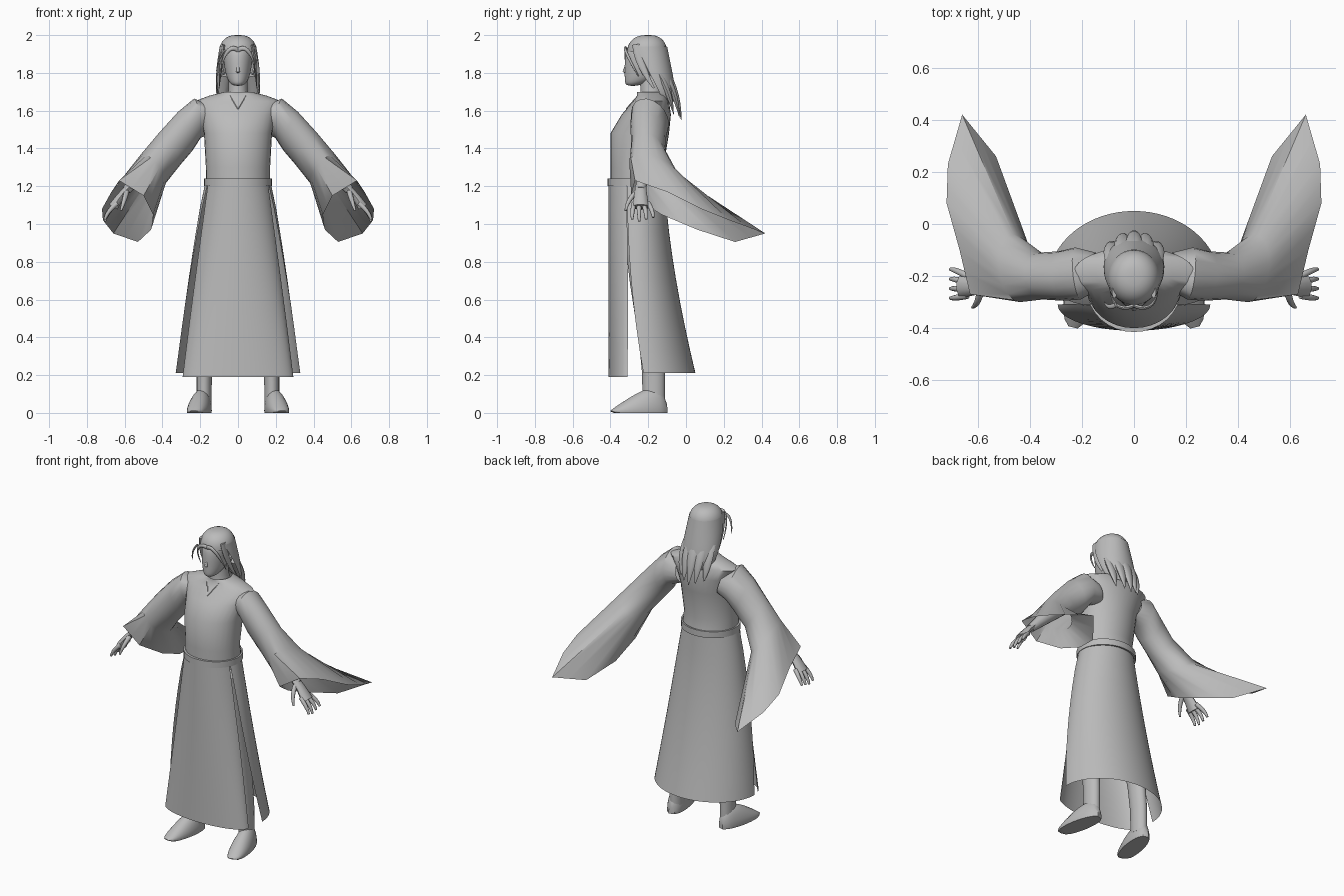
import bpy, bmesh
from math import sin, cos, pi, radians
from mathutils import Vector

cube = bpy.data.objects.get("Cube")
if cube:
    bpy.data.objects.remove(cube)

tone = (.5, .5, .5, 1)
grey = bpy.data.materials.new("plain grey")
grey.use_nodes = True
grey.diffuse_color = tone
grey.node_tree.nodes["Principled BSDF"].inputs["Base Color"].default_value = tone


def skin(name, rows, closed=True, bottom_cap=False, top_cap=False,
         mirror=False, rounded=False, angle=45):
    """Join rows of points into a smooth-shaded surface object."""
    bm = bmesh.new()
    rows = [[bm.verts.new(point) for point in row] for row in rows]
    for lower, upper in zip(rows, rows[1:]):
        count = len(lower)
        for step in range(count if closed else count - 1):
            after = (step + 1) % count
            bm.faces.new((lower[step], lower[after], upper[after], upper[step]))
    if bottom_cap:
        bm.faces.new(rows[0])
    if top_cap:
        bm.faces.new(rows[-1])
    bmesh.ops.recalc_face_normals(bm, faces=bm.faces)
    mesh = bpy.data.meshes.new(name)
    bm.to_mesh(mesh)
    bm.free()
    mesh.materials.append(grey)
    part = bpy.data.objects.new(name, mesh)
    bpy.context.collection.objects.link(part)
    bpy.ops.object.select_all(action='DESELECT')
    part.select_set(True)
    bpy.context.view_layer.objects.active = part
    bpy.ops.object.shade_smooth_by_angle(angle=radians(angle))
    if mirror:
        part.modifiers.new("mirror", 'MIRROR').use_mirror_merge = False
    if rounded:
        part.modifiers.new("subdivision", 'SUBSURF').levels = 2


def ring_points(ring, sides, start=0, end=2 * pi, last=0):
    centre, across, along = (Vector(part) for part in ring)
    turns = [start + (end - start) * step / sides for step in range(sides + last)]
    return [centre + across * cos(turn) + along * sin(turn) for turn in turns]


def loft(name, rings, sides=32, **options):
    skin(name, [ring_points(ring, sides) for ring in rings], **options)


def wrap(name, rings, arcs, sides=32):
    """Open sheet following part of each ring."""
    skin(name, [ring_points(ring, sides, *arc, last=1) for ring, arc in zip(rings, arcs)],
         closed=False)


def spread(rule, steps):
    """Sample a rule evenly from zero to one."""
    return [rule(step / steps) for step in range(steps + 1)]


def level(z, half_width, front, back):
    """Horizontal ring between a front and a back depth."""
    return (0, (front + back) / 2, z), (half_width, 0, 0), (0, (back - front) / 2, 0)


def bezier(points, u):
    points = [Vector(point) for point in points]
    while len(points) > 1:
        points = [a.lerp(b, u) for a, b in zip(points, points[1:])]
    return points[0]


def tube(name, points, wide, thin, tip=.2, side=(0, 1, 0), sides=10, steps=6, **options):
    """Flattened tube along a bezier curve, narrowing or widening towards its tip."""
    def ring(u):
        heading = (bezier(points, u + .01) - bezier(points, u - .01)).normalized()
        across = (Vector(side) - heading * heading.dot(side)).normalized()
        scale = 1 + (tip - 1) * u * u
        return bezier(points, u), across * wide * scale, heading.cross(across) * thin * scale
    loft(name, spread(ring, steps), sides, bottom_cap=True, top_cap=True, **options)


# Robe body and belt
loft("robe_top", [level(1.2, .17, -.4, -.1), level(1.3, .17, -.4, -.12),
                  level(1.48, .18, -.4, -.09), level(1.58, .2, -.34, -.08),
                  level(1.65, .23, -.28, -.09), level(1.68, .15, -.26, -.1),
                  level(1.7, .07, -.26, -.11)])
loft("belt", [level(1.2, .17, -.4, -.1), level(1.2, .18, -.415, -.09),
              level(1.24, .18, -.415, -.09), level(1.24, .17, -.4, -.1)])

# Collar edges meeting in a point
tube("collar_edge", [(.05, -.24, 1.695), (.03, -.27, 1.66), (0, -.315, 1.61)],
     .004, .004, tip=1, sides=6, mirror=True)


# Skirt: a rear panel wrapping round the sides, and a separate front panel
def rear_ring(u):
    return level(1.21 - u, .175 + .155 * u ** .85, -.4 - .1 * u, -.11 + .16 * u ** 1.5)


def front_ring(u):
    return level(1.21 - 1.02 * u, .173 + .12 * u, -.41, -.1 - .11 * u)


wrap("skirt_rear", spread(rear_ring, 8),
     spread(lambda u: (-.4 * (1 - u), pi + .4 * (1 - u)), 8))
wrap("skirt_front", spread(front_ring, 6),
     spread(lambda u: (pi + .4 * (1 - u), 2 * pi - .4 * (1 - u)), 6))


# Wide sleeves, ending in a long pointed opening that trails backwards
def sleeve_row(x, y, z, depth, out, up):
    return ring_points(((x, y, z), (depth * .1, depth, depth * -.3), (out, 0, up)), 18)


corners = [Vector(corner) for corner in (
    (.66, .42, .95), (.715, .23, 1.02), (.72, .08, 1.08), (.67, -.1, 1.17), (.63, -.27, 1.23),
    (.5, -.29, 1.15), (.45, -.13, 1.05), (.46, .06, .97), (.53, .26, .905))]
hem = []
for corner, following in zip(corners, corners[1:] + corners[:1]):
    hem += [corner, corner.lerp(following, .5)]
skin("sleeve", [sleeve_row(.14, -.18, 1.56, .07, .02, .07),
                sleeve_row(.215, -.19, 1.56, .1, .02, .1),
                sleeve_row(.28, -.2, 1.49, .095, .04, .1),
                sleeve_row(.36, -.2, 1.4, .09, .06, .08),
                sleeve_row(.45, -.17, 1.29, .13, .07, .07), hem], mirror=True)

# Forearm, hand, fingers and thumb
tube("forearm", [(.34, -.2, 1.42), (.46, -.22, 1.32), (.59, -.24, 1.18)],
     .05, .05, tip=.5, mirror=True)
tube("palm", [(.57, -.24, 1.2), (.61, -.24, 1.17), (.66, -.24, 1.09)],
     .03, .018, tip=1.5, mirror=True)
for number, finger in enumerate(("index", "middle", "ring", "little")):
    root = -.275 + number * .025
    tip = root - .01 + number * .012
    drop = 1.015 + abs(number - 1) * .01
    tube(finger + "_finger", [(.64, root, 1.11), (.69, tip, 1.07), (.705, tip, drop)],
         .013, .013, tip=.5, mirror=True)
tube("thumb", [(.59, -.26, 1.17), (.6, -.31, 1.13), (.62, -.32, 1.07)],
     .014, .014, tip=.4, side=(1, 0, 0), mirror=True)

# Legs and shoes
tube("leg", [(.18, -.17, .05), (.18, -.16, .4), (.17, -.24, .6), (.1, -.24, 1.1)],
     .06, .04, tip=1.6, sides=16, mirror=True)


def shoe_row(u):
    u = .01 + u * .98
    width = .058 * sin(pi * u) ** .35
    height = .12 * sin(pi * u ** .5) ** .9
    row = ring_points(((.175 + .06 * u, -.1 - .3 * u, .01), (width, width / 4, 0), (0, 0, height)), 20)
    return [(point.x, point.y, max(point.z, 0)) for point in row]


skin("shoe", spread(shoe_row, 14), bottom_cap=True, top_cap=True, mirror=True)

# Neck, head and features
loft("neck", [level(1.66, .065, -.25, -.11), level(1.71, .05, -.24, -.13),
              level(1.8, .05, -.25, -.13)])
loft("head", [level(1.73, .03, -.32, -.25), level(1.76, .055, -.325, -.17),
              level(1.81, .07, -.325, -.13), level(1.9, .08, -.325, -.11),
              level(1.95, .07, -.3, -.12)], bottom_cap=True, top_cap=True, rounded=True)
tube("nose", [(0, -.31, 1.88), (0, -.315, 1.83), (0, -.327, 1.8)],
     .007, .008, tip=1.6, side=(1, 0, 0), rounded=True)
tube("lips", [(-.02, -.305, 1.77), (0, -.327, 1.77), (.02, -.305, 1.77)],
     .006, .005, tip=.7, side=(0, 0, 1))
tube("ear", [(.075, -.21, 1.79), (.09, -.21, 1.83), (.1, -.17, 1.87)],
     .02, .008, mirror=True)


# Hair: crown, rear fall tucked under, and pointed locks
def crown_ring(u):
    swell = cos(u * pi / 2 * .97) ** .8
    return level(1.91 + .09 * sin(u * pi / 2), .1 * swell, -.2 - .112 * swell, -.2 + .1 * swell)


def fall_ring(u):
    tuck = .03 * u ** 8
    return level(1.94 - .3 * u, .097 + .02 * sin(pi * u * .8) - tuck,
                 -.315 + .14 * u * u, -.1 + .06 * u - tuck)


loft("hair_crown", spread(crown_ring, 8), top_cap=True, angle=60)
wrap("hair_fall", spread(fall_ring, 10),
     spread(lambda u: (-.5 * (1 - u) ** 2, pi + .5 * (1 - u) ** 2), 10))
for x in (-.09, -.045, 0, .045, .09):
    depth = -.04 - 5 * x * x
    tube("hair_lock", [(x * .8, depth - .06, 1.79), (x * 1.05, depth, 1.68),
                       (x * .9, depth + .015, 1.55 + abs(x) / 3)],
         .038, .02, tip=.05, side=(1, 0, 0), angle=60)

# Parted fringe and loose strands beside the face
tube("fringe", [(0, -.312, 1.92), (.04, -.335, 1.955), (.09, -.32, 1.9), (.09, -.25, 1.78)],
     .012, .008, side=(0, 0, 1), steps=10, mirror=True)
tube("temple_hair", [(.075, -.26, 1.95), (.092, -.25, 1.84), (.1, -.17, 1.72)],
     .025, .01, mirror=True)
tube("loose_strand", [(-.07, -.31, 1.92), (-.1, -.33, 1.89), (-.115, -.3, 1.81)], .01, .006)
